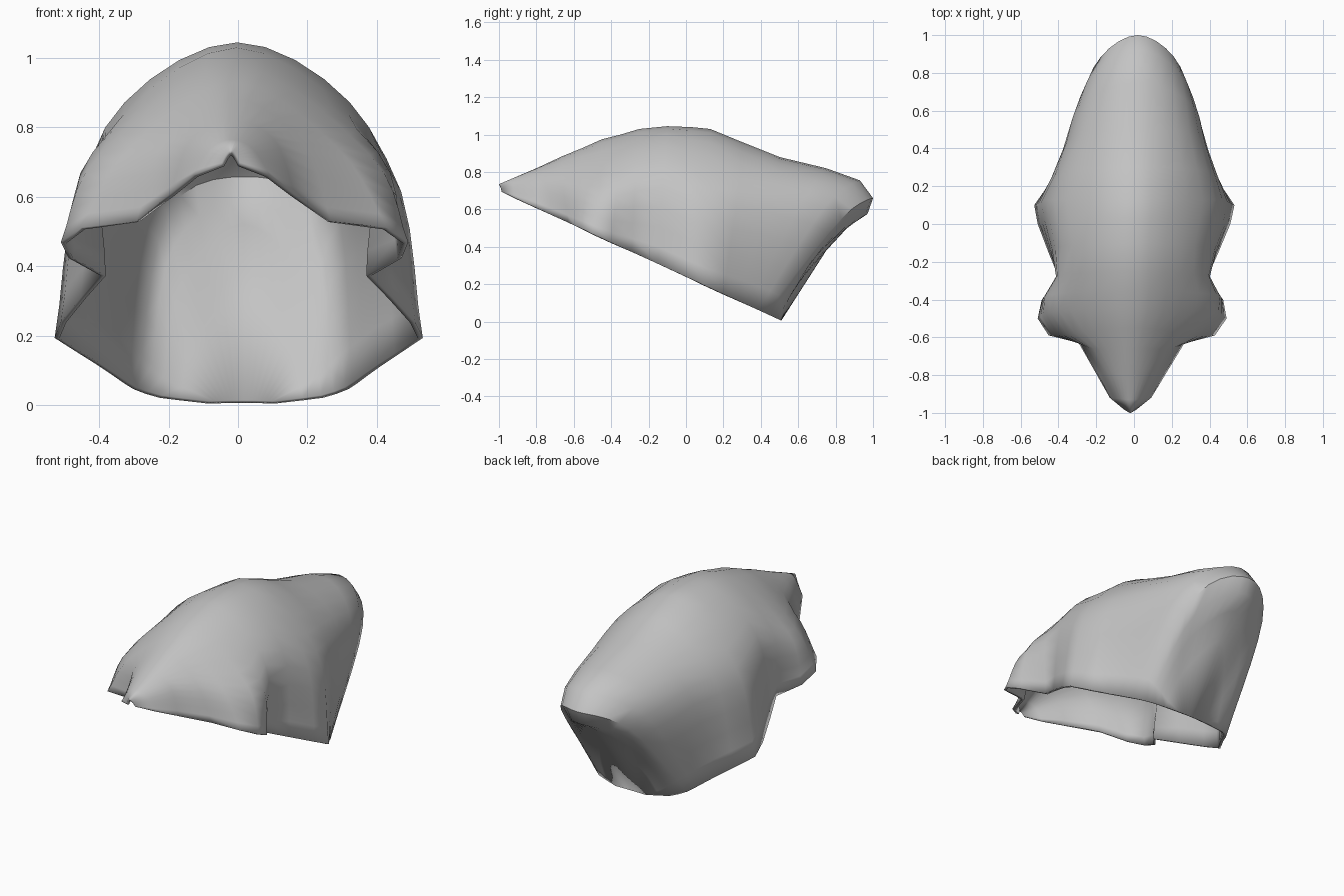
import bpy
import bmesh
from mathutils import Vector

if "Cube" in bpy.data.objects:
    bpy.data.objects.remove(bpy.data.objects["Cube"])

# Arched stations from the front peak, over the crown and down the back:
# ridge y, ridge z, shoulder x, shoulder y, shoulder z, rim x, rim y
STATIONS = [
    (-1.00, .735, .015, -.993, .722, .03, -.985),
    (-.93, .765, .06, -.925, .74, .11, -.92),
    (-.80, .82, .12, -.79, .765, .18, -.80),
    (-.66, .885, .20, -.66, .755, .28, -.63),
    (-.55, .93, .30, -.58, .74, .44, -.59),
    (-.45, .975, .39, -.46, .72, .50, -.50),
    (-.35, 1.0, .41, -.37, .73, .48, -.40),
    (-.25, 1.03, .375, -.27, .77, .39, -.29),
    (-.10, 1.045, .38, -.12, .80, .45, -.15),
    (.03, 1.04, .41, .03, .74, .51, .00),
    (.13, 1.03, .425, .13, .71, .53, .10),
    (.30, .96, .385, .28, .70, .46, .20),
    (.50, .88, .335, .46, .68, .41, .27),
    (.75, .82, .305, .62, .64, .37, .33),
    (.93, .755, .27, .74, .61, .335, .385),
    (1.0, .66, .23, .83, .55, .31, .42),
    (.97, .575, .205, .77, .45, .275, .45),
    (.87, .51, .18, .69, .34, .235, .475),
    (.75, .38, .14, .60, .20, .18, .49),
    (.51, .006, .05, .51, .006, .10, .51),
]
STEPS = 5


def catmull(a, b, c, d, t):
    return .5 * (2 * b + (c - a) * t + (2 * a - 5 * b + 4 * c - d) * t * t
                 + (3 * b - a - 3 * c + d) * t ** 3)


def half_arch(s):
    """Smooth curve from the ridge over the shoulder to the sloping rim."""
    top = Vector((0, s[0], s[1]))
    mid = Vector(s[2:5])
    rim = Vector((s[5], s[6], .7 - .46 * (s[6] + 1)))
    mirror = Vector((-mid.x, mid.y, mid.z))
    end = rim + (rim - mid) * .6
    pts = [catmull(mirror, top, mid, rim, i / STEPS) for i in range(STEPS)]
    return pts + [catmull(top, mid, rim, end, i / STEPS) for i in range(STEPS + 1)]


# Hood shell lofted through the arches, its axis turned very slightly
bm = bmesh.new()
rows = []
for s in STATIONS:
    half = half_arch(s)
    left = [Vector((-p.x, p.y, p.z)) for p in reversed(half[1:])]
    rows.append([bm.verts.new((p.x + .02 * p.y, p.y, p.z)) for p in left + half])
for a, b in zip(rows, rows[1:]):
    for i in range(len(a) - 1):
        bm.faces.new((a[i], a[i + 1], b[i + 1], b[i]))
bmesh.ops.recalc_face_normals(bm, faces=bm.faces)
bm.normal_update()
crown = max(bm.faces, key=lambda f: f.calc_center_median().z)
if crown.normal.z < 0:
    bmesh.ops.reverse_faces(bm, faces=bm.faces)

mesh = bpy.data.meshes.new("hood")
bm.to_mesh(mesh)
bm.free()
hood = bpy.data.objects.new("hood", mesh)
bpy.context.collection.objects.link(hood)

# Plain grey cloth
grey = bpy.data.materials.new("light grey")
grey.diffuse_color = (.55, .55, .55, 1)
grey.use_nodes = True
grey.node_tree.nodes["Principled BSDF"].inputs["Base Color"].default_value = grey.diffuse_color
mesh.materials.append(grey)

# Thin cloth thickness towards the inside
solid = hood.modifiers.new("thickness", 'SOLIDIFY')
solid.thickness = .015
solid.offset = -1

bpy.context.view_layer.objects.active = hood
hood.select_set(True)
bpy.ops.object.shade_smooth_by_angle(angle=.9)
